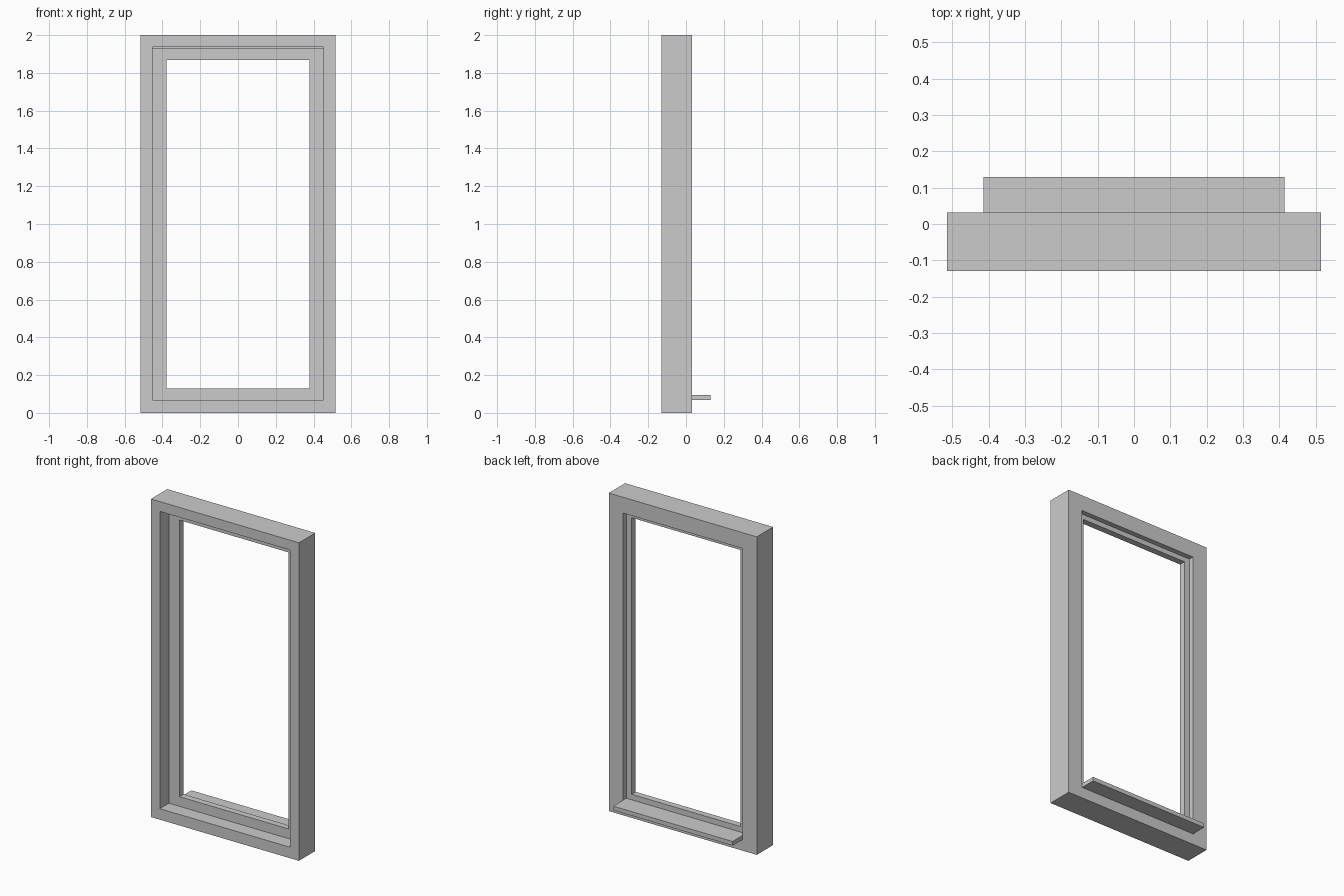
import bpy
import bmesh

if "Cube" in bpy.data.objects:
    bpy.data.objects.remove(bpy.data.objects["Cube"])


def make_object(name, bm):
    bmesh.ops.recalc_face_normals(bm, faces=bm.faces)
    mesh = bpy.data.meshes.new(name)
    bm.to_mesh(mesh)
    bm.free()
    obj = bpy.data.objects.new(name, mesh)
    bpy.context.collection.objects.link(obj)
    return obj


def ring(name, loops):
    """Closed rectangular ring; each loop is (half width, bottom, top, y)."""
    bm = bmesh.new()
    rows = [[bm.verts.new((x, y, z)) for x, z in
             ((-w, lo), (w, lo), (w, hi), (-w, hi))]
            for w, lo, hi, y in loops]
    for i, a in enumerate(rows):
        b = rows[(i + 1) % len(rows)]
        for j in range(4):
            k = (j + 1) % 4
            bm.faces.new((a[j], a[k], b[k], b[j]))
    return make_object(name, bm)


def box(name, lo, hi):
    bm = bmesh.new()
    bmesh.ops.create_cube(bm, size=1)
    for v in bm.verts:
        v.co = [(a + b) / 2 + c * (b - a) for a, b, c in zip(lo, hi, v.co)]
    return make_object(name, bm)


FRONT, SASH_FRONT, SASH_BACK, BACK = -0.13, -0.04, 0.0, 0.032

# Outer frame: deep front recess and a narrower stop at the back
ring("window_frame", [
    (0.515, 0.0, 2.0, FRONT),
    (0.515, 0.0, 2.0, BACK),
    (0.415, 0.075, 1.90, BACK),
    (0.415, 0.075, 1.90, SASH_BACK),
    (0.453, 0.069, 1.938, SASH_BACK),
    (0.453, 0.069, 1.938, FRONT),
])

# Sash seated against the stop, with a small gap at the top
ring("sash", [
    (0.453, 0.069, 1.929, SASH_FRONT),
    (0.453, 0.069, 1.929, SASH_BACK),
    (0.378, 0.13, 1.869, SASH_BACK),
    (0.378, 0.13, 1.869, SASH_FRONT),
])

# Sill board projecting from the back
box("sill", (-0.415, SASH_BACK, 0.069), (0.415, 0.13, 0.095))
